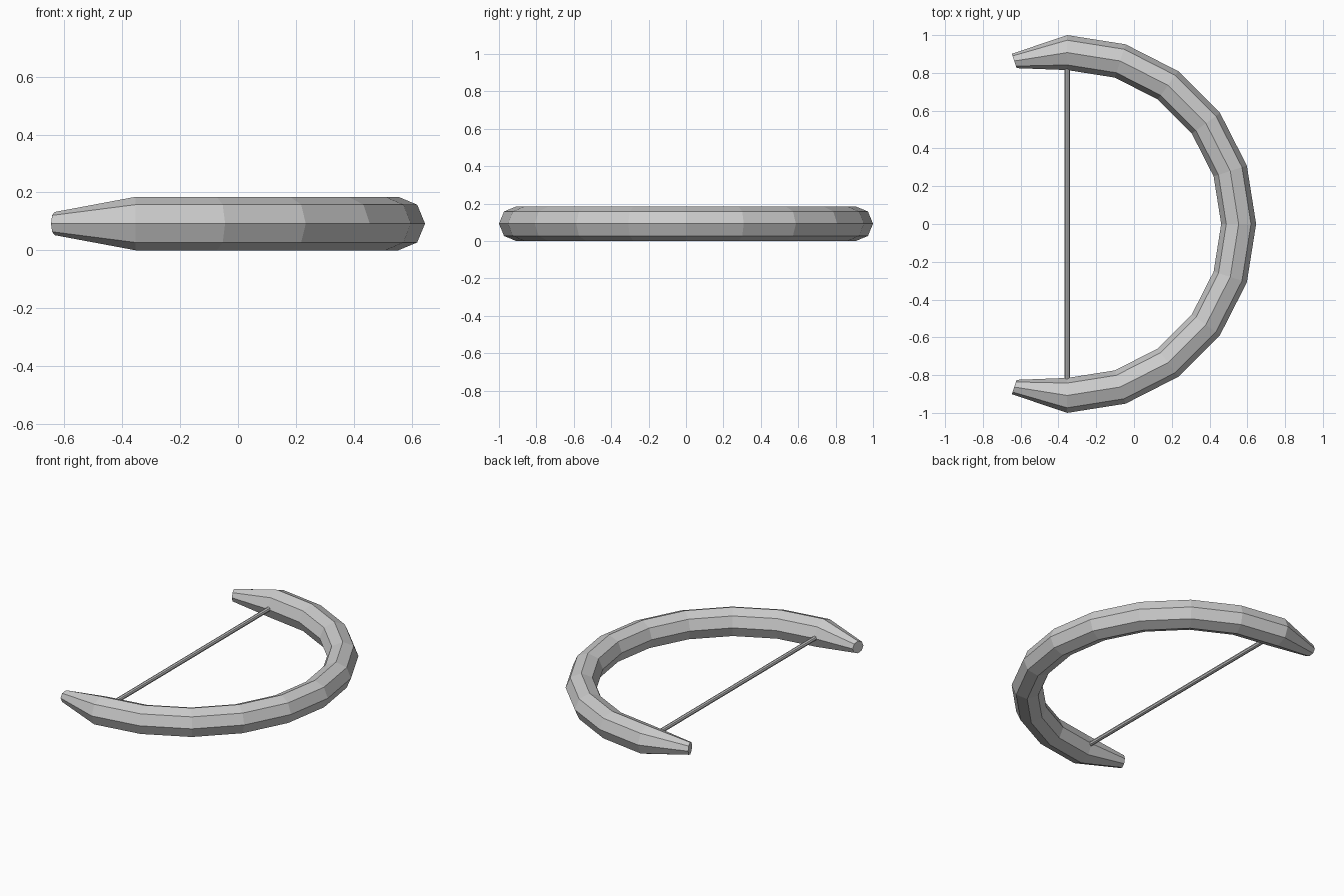
import bpy, bmesh
from math import radians, sin, cos, pi
from mathutils import Vector

if "Cube" in bpy.data.objects:
    bpy.data.objects.remove(bpy.data.objects["Cube"])

SIDES = 8
TUBE = 0.0925            # limb section radius
TIP = 0.04               # section radius at the tips
ARC = 1.0 - TUBE         # centreline radius of the limb
CENTRE = Vector((-0.3535, 0, TUBE))


def finish(bm, name):
    bmesh.ops.recalc_face_normals(bm, faces=bm.faces)
    mesh = bpy.data.meshes.new(name)
    bm.to_mesh(mesh)
    bm.free()
    obj = bpy.data.objects.new(name, mesh)
    bpy.context.collection.objects.link(obj)
    return obj


def sweep(name, stations):
    """Loft octagonal rings; each station is (centre, sideways axis, radius)."""
    bm = bmesh.new()
    rings = []
    for centre, side, radius in stations:
        ring = []
        for i in range(SIDES):
            a = 2 * pi * i / SIDES
            ring.append(bm.verts.new(centre + radius * (side * cos(a) + Vector((0, 0, sin(a))))))
        rings.append(ring)
    for r0, r1 in zip(rings, rings[1:]):
        for i in range(SIDES):
            j = (i + 1) % SIDES
            bm.faces.new((r0[i], r0[j], r1[j], r1[i]))
    bm.faces.new(rings[0])
    bm.faces.new(rings[-1])
    return finish(bm, name)


# Curved bow limb: 18 degree steps, tapering over the last step at each end
limb = []
for k in range(-6, 7):
    a = radians(18 * k)
    out = Vector((cos(a), sin(a), 0))
    limb.append((CENTRE + out * ARC, out, TIP if abs(k) == 6 else TUBE))
sweep("bow_limb", limb)

# Straight string between the limb ends
sweep("bow_string", [(CENTRE + Vector((0, y, 0)), Vector((1, 0, 0)), 0.014)
                     for y in (-0.86, 0.86)])
